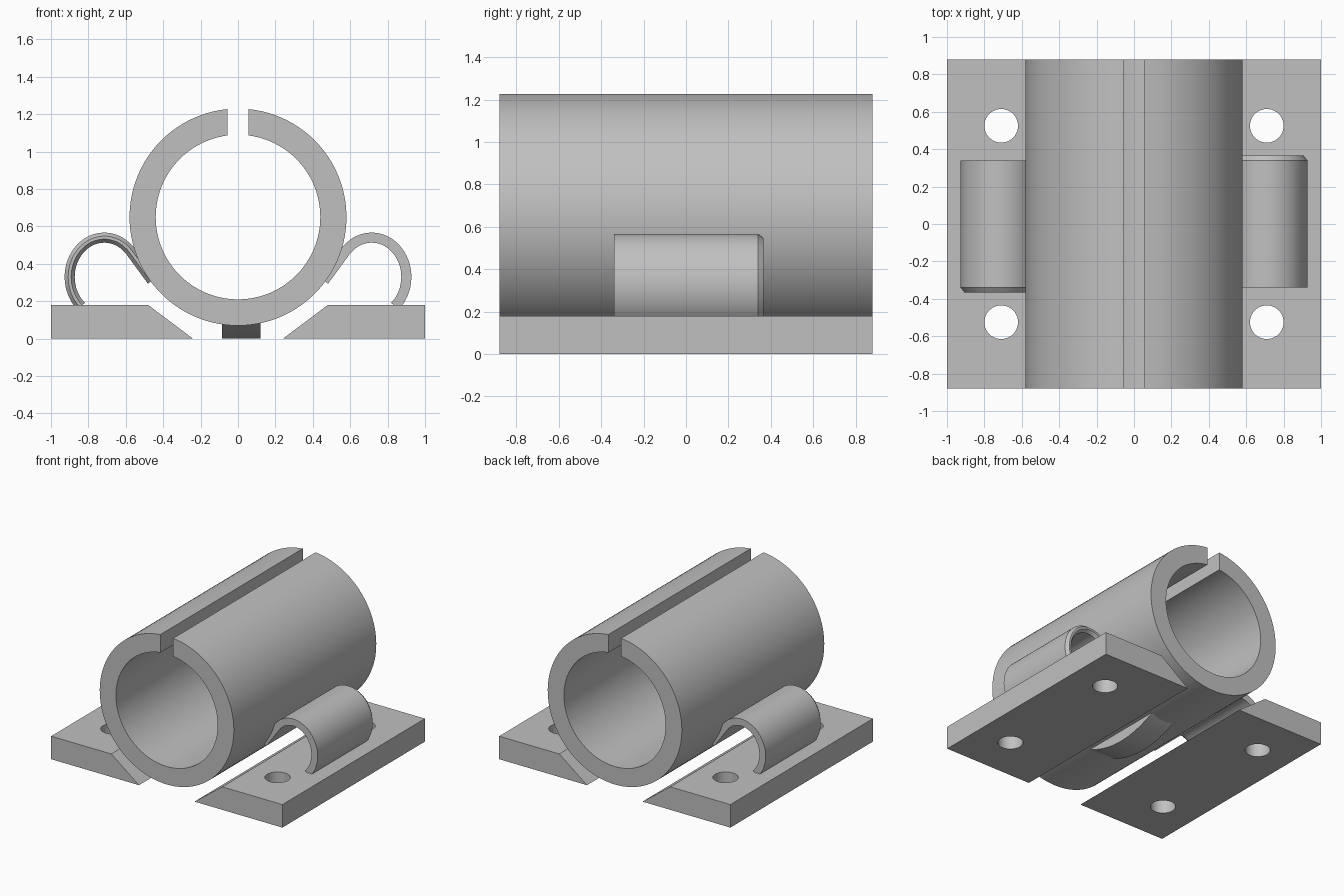
import bpy, bmesh
from math import sin, cos, asin, pi, radians
from mathutils import Vector

cube = bpy.data.objects.get("Cube")
if cube:
    bpy.data.objects.remove(cube, do_unlink=True)

grey = bpy.data.materials.new("plain grey")
grey.use_nodes = True
GREY = (0.53, 0.53, 0.53, 1)
grey.diffuse_color = GREY
grey.node_tree.nodes["Principled BSDF"].inputs["Base Color"].default_value = GREY


def finish(name, bm, smooth=True):
    bmesh.ops.recalc_face_normals(bm, faces=bm.faces)
    mesh = bpy.data.meshes.new(name)
    bm.to_mesh(mesh)
    bm.free()
    mesh.materials.append(grey)
    ob = bpy.data.objects.new(name, mesh)
    bpy.context.collection.objects.link(ob)
    if smooth:
        bpy.ops.object.select_all(action="DESELECT")
        ob.select_set(True)
        bpy.context.view_layer.objects.active = ob
        bpy.ops.object.shade_smooth_by_angle(angle=radians(30))
    return ob


def loft_band(name, sections, turn=1):
    """Solid band from (inner points, outer points, y) sections; turn=-1 spins it half a turn."""
    bm = bmesh.new()
    rows = [[[bm.verts.new((turn * x, turn * y, z)) for x, z in side]
             for side in (inner, outer)] for inner, outer, y in sections]
    for (i0, o0), (i1, o1) in zip(rows, rows[1:]):
        for k in range(len(i0) - 1):
            bm.faces.new((i0[k], i0[k + 1], i1[k + 1], i1[k]))
            bm.faces.new((o0[k], o0[k + 1], o1[k + 1], o1[k]))
        for k in (0, -1):
            bm.faces.new((i0[k], o0[k], o1[k], i1[k]))
    for inner, outer in (rows[0], rows[-1]):
        for k in range(len(inner) - 1):
            bm.faces.new((inner[k], inner[k + 1], outer[k + 1], outer[k]))
    return finish(name, bm)


def extrude_profile(name, points, axis, depth, smooth=False):
    bm = bmesh.new()
    face = bm.faces.new([bm.verts.new(p) for p in points])
    new = bmesh.ops.extrude_face_region(bm, geom=[face])["geom"]
    bmesh.ops.translate(bm, vec=Vector(axis) * depth,
                        verts=[v for v in new if isinstance(v, bmesh.types.BMVert)])
    return finish(name, bm, smooth)


# Slotted tube with parallel slot walls
HALF = 0.88
CENTRE_Z, SLOT = 0.65, 0.055


def ring(radius, steps=96):
    gap = asin(SLOT / radius)
    angles = [gap + (2 * pi - 2 * gap) * k / steps for k in range(steps + 1)]
    return [(radius * sin(a), CENTRE_Z + radius * cos(a)) for a in angles]


inner, outer = ring(0.44), ring(0.58)
loft_band("slotted_tube", [(inner, outer, -HALF), (inner, outer, HALF)])

# Spring arches: straight leg from the tube, then a curl down to the plate
path = [Vector((0.46, 0.31))]
for k in range(33):
    a = radians(140 - 188 * k / 32)
    path.append(Vector((0.715 + 0.185 * cos(a), 0.33 + 0.21 * sin(a))))


def offset(distance):
    points = []
    for k, p in enumerate(path):
        t = (path[min(k + 1, len(path) - 1)] - path[max(k - 1, 0)]).normalized()
        points.append((p.x - t.y * distance, p.y + t.x * distance))
    return points


thick = (offset(-0.027), offset(0.027))
thin = (offset(-0.008), offset(0.008))
for label, turn in (("left", 1), ("right", -1)):
    loft_band(label + "_spring_arch",
              [(*thick, -0.34), (*thick, 0.34), (*thin, 0.365)], turn)

# Base plates with a sloped inner edge and two bolt holes each
for label, side in (("left", 1), ("right", -1)):
    profile = [(0.24, 0), (1, 0), (1, 0.18), (0.48, 0.18)]
    plate = extrude_profile(label + "_base_plate",
                            [(side * x, -HALF, z) for x, z in profile], (0, 1, 0), 2 * HALF)
    bm = bmesh.new()
    for y in (-0.525, 0.525):
        made = bmesh.ops.create_cone(bm, cap_ends=True, segments=40,
                                     radius1=0.09, radius2=0.09, depth=1)
        bmesh.ops.translate(bm, vec=(side * 0.71, y, 0), verts=made["verts"])
    cutter = finish(label + "_hole_cutter", bm, False)
    cut = plate.modifiers.new("bolt_holes", "BOOLEAN")
    cut.operation = "DIFFERENCE"
    cut.solver = "EXACT"
    cut.object = cutter
    bpy.ops.object.select_all(action="DESELECT")
    bpy.context.view_layer.objects.active = plate
    plate.select_set(True)
    bpy.ops.object.modifier_apply(modifier=cut.name)
    bpy.data.objects.remove(cutter, do_unlink=True)
    bpy.ops.object.shade_smooth_by_angle(angle=radians(30))

# Bowed foot under the middle of the tube
bow = [(-0.085, 0.36 * k / 12, 0.09 * (k / 12) ** 2) for k in range(-12, 13)]
extrude_profile("bowed_foot", bow, (1, 0, 0), 0.205, True)
